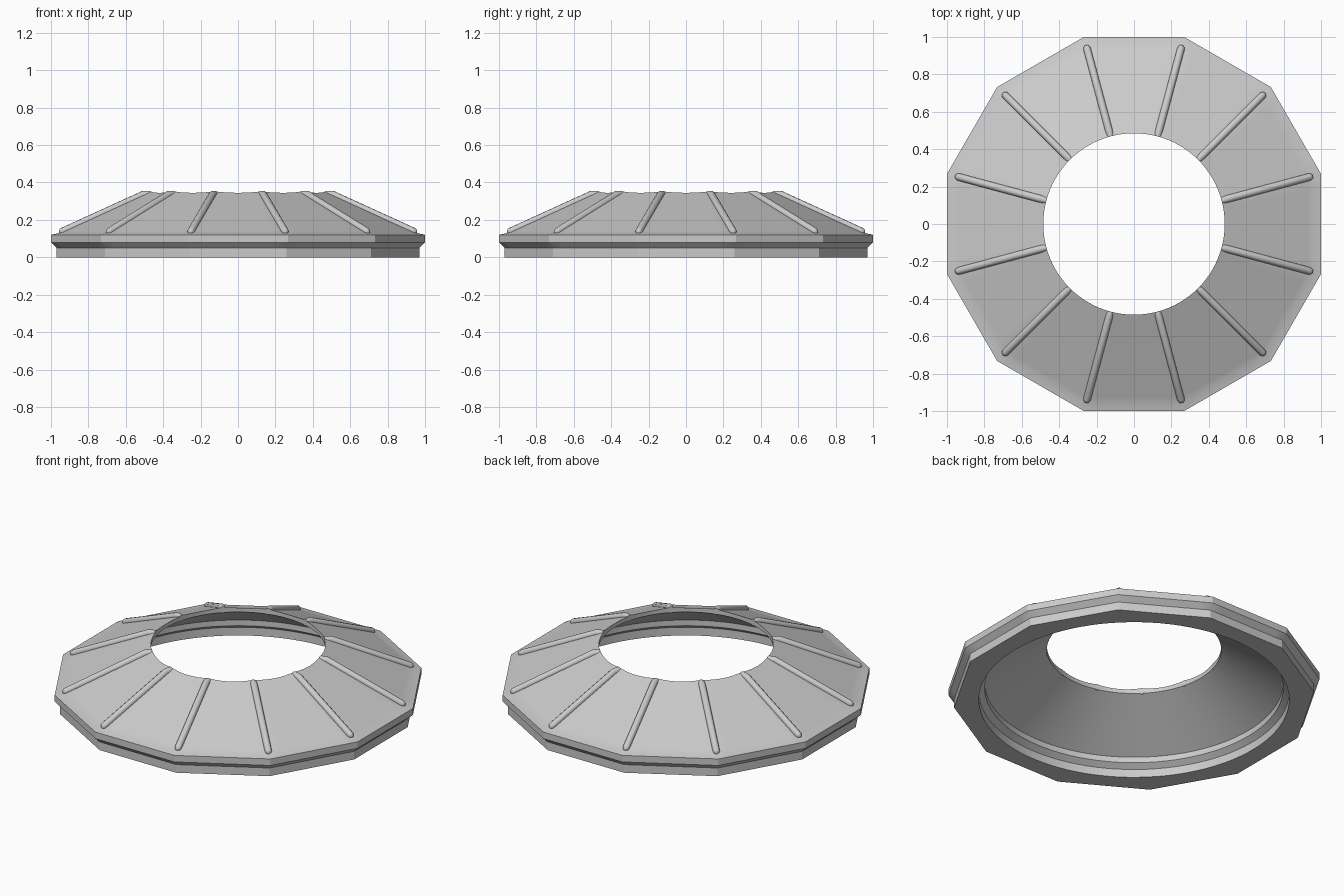
import bpy, bmesh, math
from math import sin, cos, pi, radians

cube = bpy.data.objects.get("Cube")
if cube:
    bpy.data.objects.remove(cube, do_unlink=True)

SIDES = 12
STEPS = 8                      # samples along each flat side
N = SIDES * STEPS
HOLE = 0.485
HALF = pi / SIDES

grey = bpy.data.materials.new("plain grey")
grey.use_nodes = True
grey.diffuse_color = (0.6, 0.6, 0.6, 1)
grey.node_tree.nodes["Principled BSDF"].inputs["Base Color"].default_value = (0.6, 0.6, 0.6, 1)


def flatness(a):
    """Ratio of distance to the side over distance to the centre, at angle a."""
    return cos((a + HALF) % (2 * HALF) - HALF)


def roof_z(apothem):
    return 0.13 + (0.955 - apothem) * 0.457


def finish(ob, angle):
    bpy.ops.object.select_all(action='DESELECT')
    ob.select_set(True)
    bpy.context.view_layer.objects.active = ob
    if ob.type == 'CURVE':
        bpy.ops.object.convert(target='MESH')
        ob = bpy.context.object
    bpy.ops.object.shade_smooth_by_angle(angle=radians(angle))


# Ring body: twelve-sided outside, round inside
outer = [(0.97, 0), (0.97, 0.05), (1, 0.08), (1, 0.12),
         (0.955, 0.13), (0.93, roof_z(0.93))]
inner = [(HOLE, 0.32), (0.83, 0.11), (0.83, 0.075), (0.863, 0.05), (0.863, 0)]
angles = [2 * pi * i / N + HALF for i in range(N)]

bm = bmesh.new()


def ring(radius, height):
    return [bm.verts.new((radius(a) * cos(a), radius(a) * sin(a), height(a))) for a in angles]


rings = [ring(lambda a: r / flatness(a), lambda a: z) for r, z in outer]
rings.append(ring(lambda a: HOLE, lambda a: roof_z(HOLE * flatness(a))))
rings += [ring(lambda a: r, lambda a: z) for r, z in inner]
for low, high in zip(rings, rings[1:] + rings[:1]):
    for i in range(N):
        j = (i + 1) % N
        bm.faces.new((low[i], low[j], high[j], high[i]))
bmesh.ops.recalc_face_normals(bm, faces=bm.faces)
mesh = bpy.data.meshes.new("ring_body")
bm.to_mesh(mesh)
bm.free()
body = bpy.data.objects.new("ring_body", mesh)
bpy.context.collection.objects.link(body)
mesh.materials.append(grey)
finish(body, 25)

# Raised ribs along the roof corners, rounded at the foot and level at the hole
curve = bpy.data.curves.new("roof_ribs", 'CURVE')
curve.dimensions = '3D'
curve.bevel_depth = 0.02
curve.bevel_resolution = 3
curve.use_fill_caps = True
path = [(0.99, 0.02), (0.987, 0.5), (0.98, 0.86), (0.97, 1), (0.525, 1), (0.487, 1)]
for k in range(SIDES):
    a = HALF + k * 2 * HALF
    spline = curve.splines.new('POLY')
    spline.points.add(len(path) - 1)
    for p, (r, width) in zip(spline.points, path):
        z = roof_z(max(r, 0.525) * cos(HALF)) + 0.001
        p.co = (r * cos(a), r * sin(a), z, 1)
        p.radius = width
curve.materials.append(grey)
ribs = bpy.data.objects.new("roof_ribs", curve)
bpy.context.collection.objects.link(ribs)
finish(ribs, 40)
